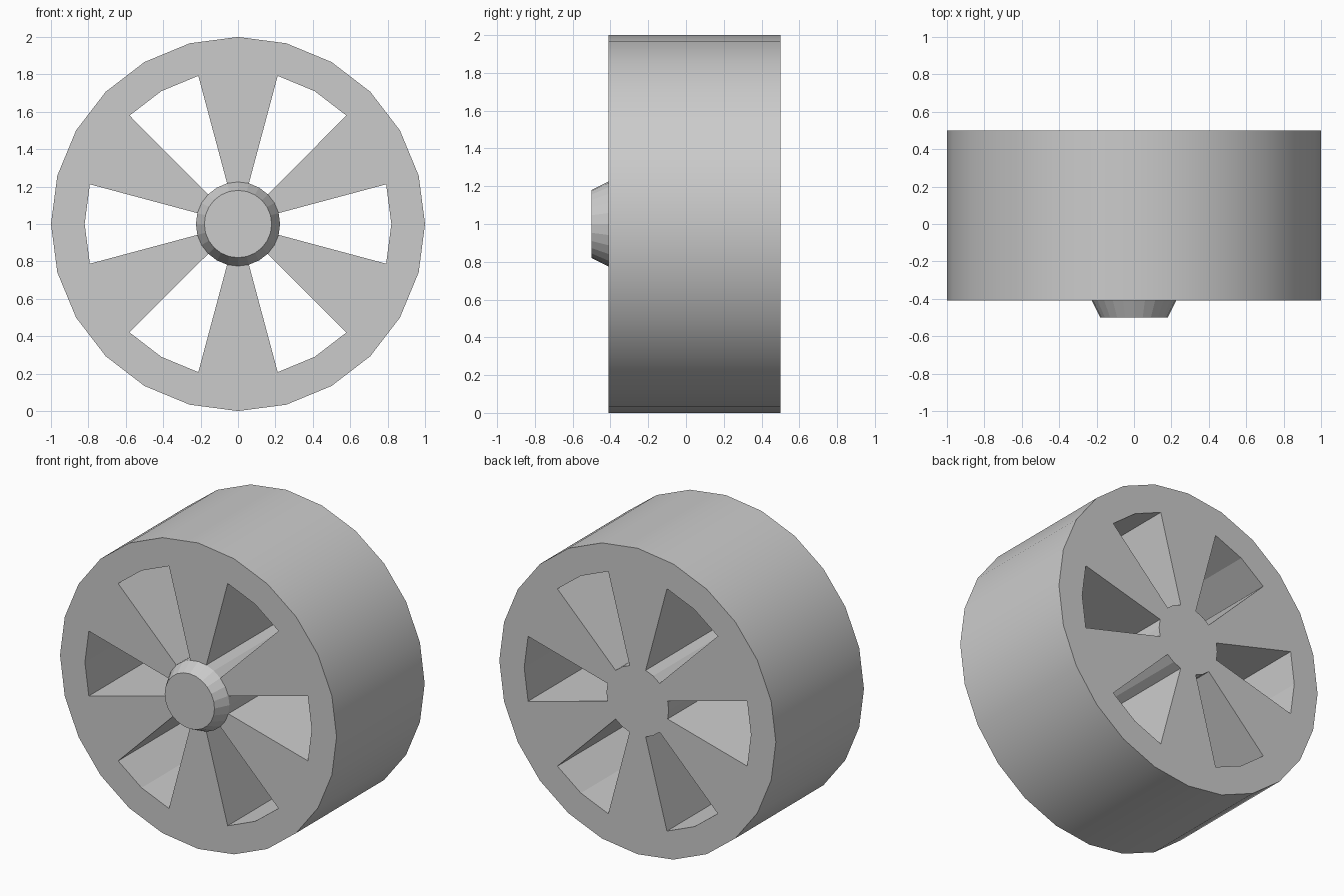
import bpy, bmesh
from math import sin, cos, radians

if "Cube" in bpy.data.objects:
    bpy.data.objects.remove(bpy.data.objects["Cube"])

N = 24
FRONT, BACK = -0.41, 0.5
R_OUT, R_RIM, R_HUB, R_CAP = 1.0, 0.82, 0.225, 0.18

bm = bmesh.new()


def ring(r, y):
    return [bm.verts.new((r * cos(radians(15 * i)), y, 1 + r * sin(radians(15 * i))))
            for i in range(N)]


def quad(a, b, k):
    j = (k + 1) % N
    return bm.faces.new((a[k], a[j], b[j], b[k]))


def is_hole(k):
    return k % 4 in (0, 3)


cap = ring(R_CAP, -0.5)
f_hub, f_rim, f_out = (ring(r, FRONT) for r in (R_HUB, R_RIM, R_OUT))
b_hub, b_rim, b_out = (ring(r, BACK) for r in (R_HUB, R_RIM, R_OUT))

# hub cap and back centre
bm.faces.new(cap)
bm.faces.new(b_hub)

for k in range(N):
    quad(cap, f_hub, k)                      # hub bevel
    quad(f_rim, f_out, k)                    # rim faces
    quad(b_rim, b_out, k)
    quad(f_out, b_out, k).smooth = True      # tread
    if is_hole(k):
        quad(f_rim, b_rim, k)                # outer and inner walls of opening
        quad(f_hub, b_hub, k)
    else:
        quad(f_hub, f_rim, k)                # spoke faces
        quad(b_hub, b_rim, k)
    if is_hole(k) != is_hole(k - 1):         # spoke side walls
        bm.faces.new((f_hub[k], f_rim[k], b_rim[k], b_hub[k]))

bmesh.ops.recalc_face_normals(bm, faces=bm.faces)
mesh = bpy.data.meshes.new("spoked_wheel")
bm.to_mesh(mesh)
bm.free()
wheel = bpy.data.objects.new("spoked_wheel", mesh)
bpy.context.collection.objects.link(wheel)
